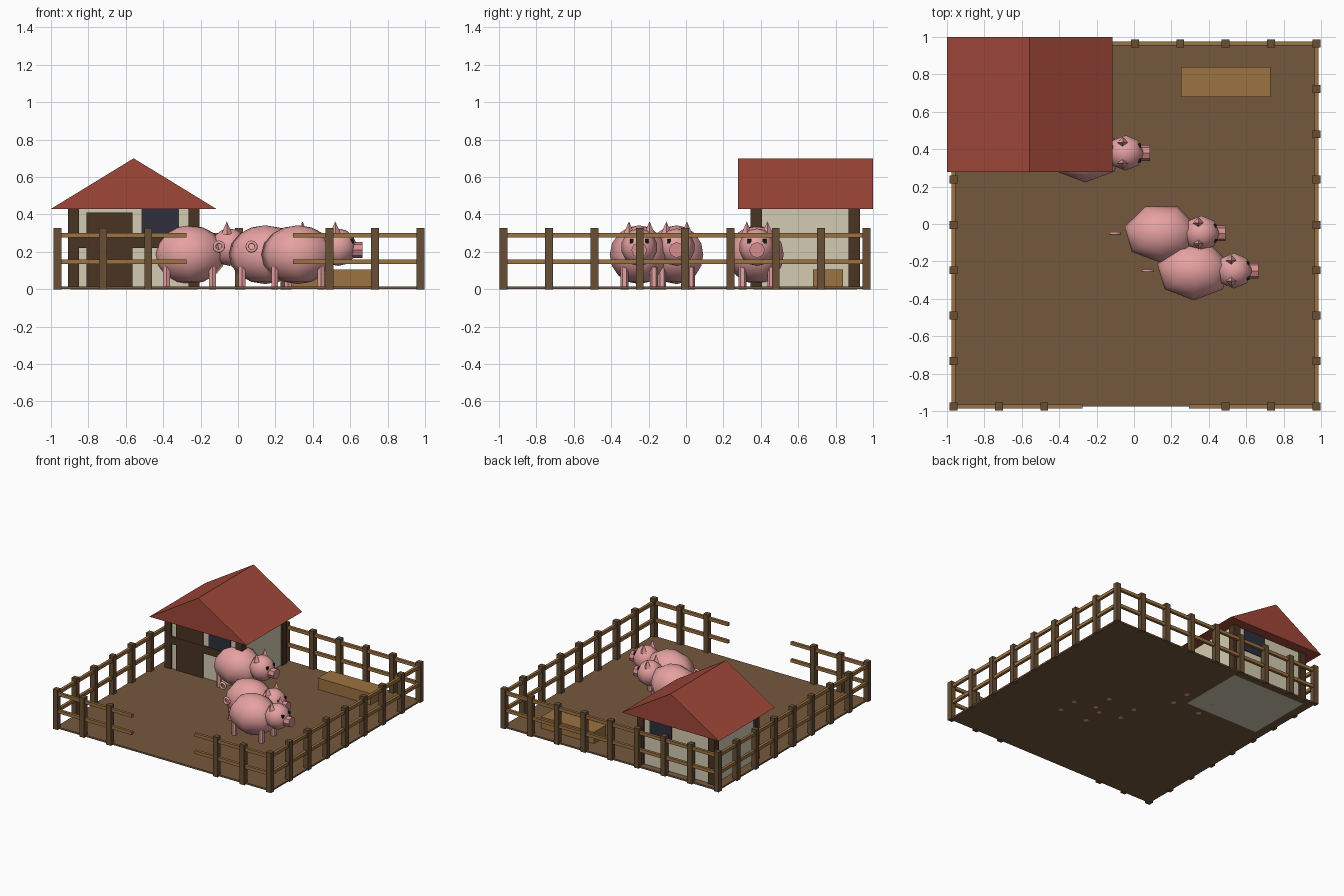
import bpy, bmesh, math
from mathutils import Matrix, Vector

cube = bpy.data.objects.get("Cube")
if cube:
    bpy.data.objects.remove(cube, do_unlink=True)


def material(name, *rgb):
    """Flat colour given as 0-255 display values."""
    linear = [((c / 255 + 0.055) / 1.055) ** 2.4 for c in rgb] + [1]
    m = bpy.data.materials.new(name)
    m.use_nodes = True
    m.diffuse_color = linear
    m.node_tree.nodes["Principled BSDF"].inputs["Base Color"].default_value = linear
    return m


MUD = material("mud", 117, 89, 61)
POST = material("post wood", 104, 78, 53)
RAIL = material("rail wood", 156, 114, 65)
TIMBER = material("dark timber", 74, 52, 35)
PLASTER = material("plaster", 212, 203, 178)
ROOF = material("roof red", 160, 71, 57)
GLASS = material("dark glass", 46, 48, 60)
SKIN = material("pig pink", 230, 161, 161)
SNOUT = material("snout pink", 214, 141, 143)
EYE = material("eye black", 22, 20, 22)


def finish(name, bm, mat, smooth=False):
    bmesh.ops.recalc_face_normals(bm, faces=bm.faces)
    mesh = bpy.data.meshes.new(name)
    for f in bm.faces:
        f.smooth = smooth
    bm.to_mesh(mesh)
    bm.free()
    mesh.materials.append(mat)
    ob = bpy.data.objects.new(name, mesh)
    bpy.context.collection.objects.link(ob)
    return ob


def add_box(bm, x, y, z):
    """Add a box spanning the given (low, high) ranges."""
    spans = (x, y, z)
    size = [b - a for a, b in spans]
    mid = Vector([(a + b) / 2 for a, b in spans])
    bmesh.ops.create_cube(bm, size=1, matrix=Matrix.Translation(mid) @ Matrix.Diagonal((*size, 1)))


def box(name, mat, *spans):
    bm = bmesh.new()
    add_box(bm, *spans)
    return finish(name, bm, mat)


def ball(name, mat, centre, radii, segments, rings):
    bm = bmesh.new()
    mx = (Matrix.Translation(centre) @ Matrix.Diagonal((*radii, 1))
          @ Matrix.Rotation(math.pi, 4, 'Z'))
    bmesh.ops.create_uvsphere(bm, u_segments=segments, v_segments=rings, radius=1, matrix=mx)
    return finish(name, bm, mat, True)


def cone(name, mat, centre, r1, r2, depth, sides, rot=None):
    bm = bmesh.new()
    mx = Matrix.Translation(centre) @ (rot or Matrix())
    bmesh.ops.create_cone(bm, cap_ends=True, segments=sides, radius1=r1, radius2=r2,
                          depth=depth, matrix=mx)
    return finish(name, bm, mat)


# Yard and trough
box("ground", MUD, (-0.97, 0.985), (-0.975, 0.97), (0.001, 0.014))
box("feed_trough", RAIL, (0.25, 0.73), (0.68, 0.84), (0.002, 0.107))

# Fence posts: evenly spaced round the yard, leaving a gateway at the front
LOW, HIGH, COUNT = -0.965, 0.975, 8
steps = [LOW + (HIGH - LOW) * i / COUNT for i in range(COUNT + 1)]
bm = bmesh.new()
for i, x in enumerate(steps):
    for j, y in enumerate(steps):
        y -= 0.01
        side = i in (0, COUNT) or j == COUNT
        front = j == 0 and i not in (3, 4, 5)
        if side or front:
            add_box(bm, (x - 0.021, x + 0.021), (y - 0.021, y + 0.021), (0, 0.327))
finish("fence_posts", bm, POST)

# Fence rails: two heights on every side
bm = bmesh.new()
for z in (0.147, 0.289):
    height = (z - 0.013, z + 0.013)
    for x in (-0.965, 0.975):
        add_box(bm, (x - 0.011, x + 0.011), (-0.975, 0.965), height)
    add_box(bm, (-0.965, 0.975), (0.954, 0.976), height)
    for span in ((-0.97, -0.275), (0.295, 0.98)):
        add_box(bm, span, (-0.987, -0.965), height)
finish("fence_rails", bm, RAIL)

# Shed walls, corner timbers, door, windows
box("shed_walls", PLASTER, (-0.895, -0.22), (0.36, 0.915), (0, 0.435))
bm = bmesh.new()
for x in (-0.91, -0.265):
    for y in (0.345, 0.87):
        add_box(bm, (x, x + 0.06), (y, y + 0.06), (0.002, 0.435))
add_box(bm, (-0.88, -0.235), (0.347, 0.362), (0.22, 0.28))
finish("shed_timbers", bm, TIMBER)
box("shed_door", TIMBER, (-0.81, -0.565), (0.35, 0.362), (0.014, 0.41))
for name, y in (("front_window", 0.352), ("back_window", 0.913)):
    box(name, GLASS, (-0.515, -0.315), (y, y + 0.009), (0.25, 0.432))

# Gabled roof: a triangle swept front to back
bm = bmesh.new()
gable = bm.faces.new([bm.verts.new((x, 0.277, z))
                      for x, z in ((-1, 0.43), (-0.116, 0.43), (-0.558, 0.7))])
swept = bmesh.ops.extrude_face_region(bm, geom=[gable])["geom"]
bmesh.ops.translate(bm, vec=(0, 0.723, 0),
                    verts=[v for v in swept if isinstance(v, bmesh.types.BMVert)])
if not gable.is_valid or len(bm.faces) < 5:
    bmesh.ops.holes_fill(bm, edges=bm.edges)
finish("shed_roof", bm, ROOF)


def pig(name, x, y):
    """A pig facing +x with its body centred at x, y."""
    ball(name + "_body", SKIN, (x, y, 0.185), (0.2, 0.158, 0.157), 7, 8)
    ball(name + "_head", SKIN, (x + 0.215, y, 0.225), (0.1, 0.097, 0.1), 8, 7)
    cone(name + "_snout", SNOUT, (x + 0.315, y, 0.21), 0.042, 0.042, 0.06, 8,
         Matrix.Rotation(math.pi / 2, 4, 'Y'))
    for side, s in (("left", 1), ("right", -1)):
        cone(f"{name}_{side}_ear", SKIN, (x + 0.2, y + s * 0.055, 0.328),
             0.03, 0, 0.07, 4)
        ex, ey = x + 0.285, y + s * 0.04
        box(f"{name}_{side}_eye", EYE, (ex - 0.012, ex + 0.012),
            (ey - 0.01, ey + 0.01), (0.246, 0.268))
        for end, dx in (("front", 0.123), ("back", -0.123)):
            cone(f"{name}_{end}_{side}_leg", SKIN, (x + dx, y + s * 0.078, 0.06),
                 0.021, 0.021, 0.12, 6)
    # Curled tail
    bpy.ops.mesh.primitive_torus_add(
        major_segments=12, minor_segments=6, major_radius=0.024, minor_radius=0.009,
        location=(x - 0.247, y, 0.228), rotation=(math.pi / 2, 0, 0))
    tail = bpy.context.object
    tail.name = name + "_tail"
    tail.data.materials.append(SKIN)
    bpy.ops.object.shade_smooth()


pig("back_pig", -0.26, 0.38)
pig("middle_pig", 0.145, -0.05)
pig("front_pig", 0.32, -0.25)
